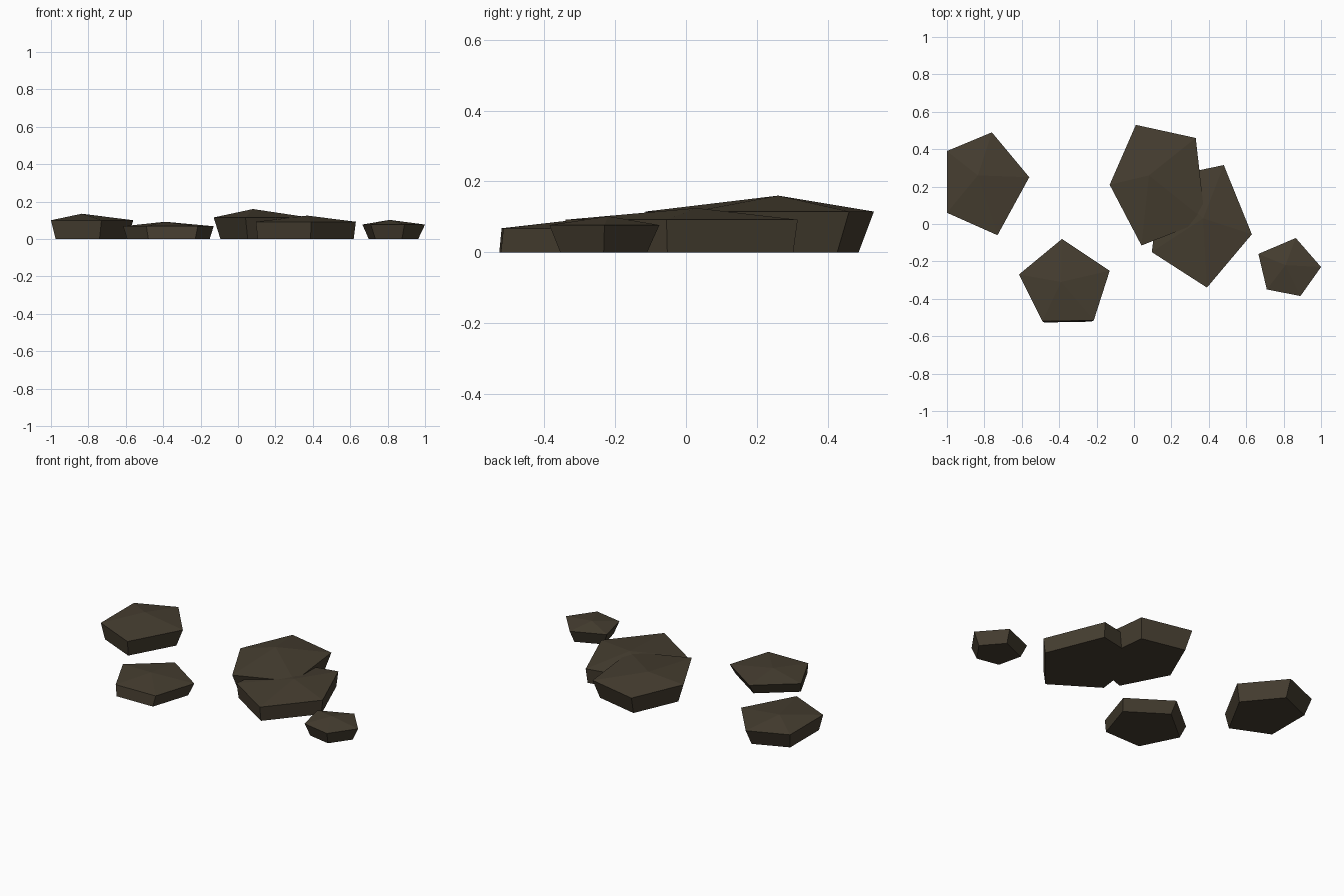
import bpy, bmesh

if "Cube" in bpy.data.objects:
    bpy.data.objects.remove(bpy.data.objects["Cube"])

mat = bpy.data.materials.new("dark_brown_stone")
mat.diffuse_color = (0.061, 0.048, 0.030, 1)
mat.use_nodes = True
mat.node_tree.nodes["Principled BSDF"].inputs["Base Color"].default_value = mat.diffuse_color


def stone(name, rim, rim_z, apex, taper, shift=(0, 0)):
    """Flat five-sided stone: tapered base, wider rim, low peak on top."""
    bm = bmesh.new()
    cx = sum(p[0] for p in rim) / len(rim)
    cy = sum(p[1] for p in rim) / len(rim)
    top = [bm.verts.new((x, y, rim_z)) for x, y in rim]
    base = [bm.verts.new((cx + (x - cx) * taper + shift[0],
                          cy + (y - cy) * taper + shift[1], 0)) for x, y in rim]
    peak = bm.verts.new(apex)
    n = len(rim)
    for i in range(n):
        j = (i + 1) % n
        bm.faces.new((base[i], base[j], top[j], top[i]))
        bm.faces.new((top[i], top[j], peak))
    bm.faces.new(base)
    bmesh.ops.recalc_face_normals(bm, faces=bm.faces)
    me = bpy.data.meshes.new(name)
    bm.to_mesh(me)
    bm.free()
    me.materials.append(mat)
    bpy.context.collection.objects.link(bpy.data.objects.new(name, me))


# Stones from left to right
stone("left_stone",
      [(-1, .39), (-.76, .49), (-.56, .25), (-.73, -.06), (-1, .06)],
      .10, (-.835, .26, .135), .87, (0, -.015))
stone("front_stone",
      [(-.615, -.27), (-.385, -.08), (-.13, -.25), (-.215, -.515), (-.49, -.52)],
      .068, (-.39, -.31, .092), .91, (0, -.024))
stone("large_stone",
      [(.01, .53), (.33, .46), (.38, .02), (.04, -.115), (-.13, .21)],
      .115, (.08, .26, .16), .86)
stone("overlapping_stone",
      [(.095, -.15), (.39, -.34), (.63, -.055), (.48, .315), (.145, .245)],
      .092, (.37, .03, .125), .96)
stone("small_right_stone",
      [(.665, -.16), (.865, -.075), (1, -.23), (.89, -.385), (.71, -.35)],
      .077, (.81, -.22, .102), .79)
